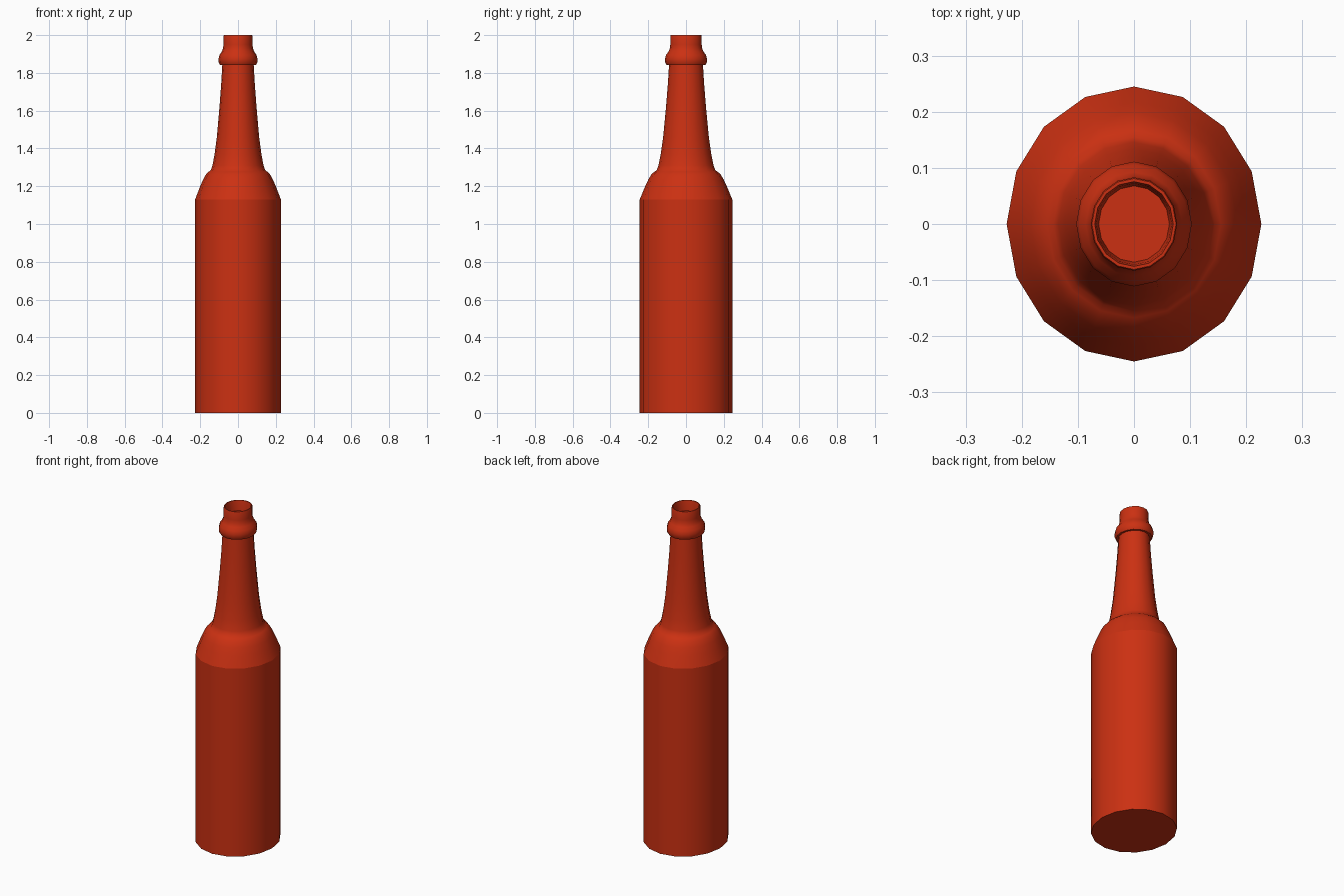
import bpy, bmesh, math

if "Cube" in bpy.data.objects:
    bpy.data.objects.remove(bpy.data.objects["Cube"])

SIDES = 16
Y_STRETCH = 0.245 / 0.227   # the bottle is slightly oval

glass = bpy.data.materials.new("red_glass")
glass.diffuse_color = (0.60, 0.03, 0.006, 1)
glass.use_nodes = True
glass.node_tree.nodes["Principled BSDF"].inputs["Base Color"].default_value = glass.diffuse_color


def lathe(name, profile, cap_start=False, cap_end=False):
    """Revolve (radius, height) points into an oval surface."""
    bm = bmesh.new()
    rings = []
    for r, z in profile:
        rings.append([bm.verts.new((r * math.cos(a), r * Y_STRETCH * math.sin(a), z))
                      for a in (2 * math.pi * i / SIDES for i in range(SIDES))])
    for low, high in zip(rings, rings[1:]):
        for i in range(SIDES):
            j = (i + 1) % SIDES
            bm.faces.new((low[i], low[j], high[j], high[i]))
    if cap_start:
        bm.faces.new(rings[0][::-1])
    if cap_end:
        bm.faces.new(rings[-1])
    mesh = bpy.data.meshes.new(name)
    bm.to_mesh(mesh)
    bm.free()
    mesh.materials.append(glass)
    obj = bpy.data.objects.new(name, mesh)
    bpy.context.collection.objects.link(obj)
    bpy.context.view_layer.objects.active = obj
    bpy.ops.object.select_all(action='DESELECT')
    obj.select_set(True)
    bpy.ops.object.shade_smooth_by_angle(angle=math.radians(40))
    return obj


# Straight body with flat base
lathe("body", [(0.227, 0), (0.227, 1.13)], cap_start=True)

# Rounded shoulder flowing into the tapered neck
lathe("shoulder_and_neck", [
    (0.227, 1.13), (0.202, 1.195), (0.185, 1.235), (0.170, 1.262), (0.155, 1.277),
    (0.144, 1.285), (0.135, 1.31), (0.124, 1.37), (0.112, 1.46),
    (0.098, 1.62), (0.089, 1.74), (0.083, 1.845)])

# Collar, mouth and the recess inside the mouth
lathe("collar_and_mouth", [
    (0.080, 1.842), (0.095, 1.842), (0.102, 1.855), (0.103, 1.875), (0.098, 1.895),
    (0.086, 1.912), (0.079, 1.930), (0.077, 1.95), (0.077, 1.995), (0.075, 2.0),
    (0.070, 2.0), (0.067, 1.985), (0.063, 1.94)], cap_end=True)
